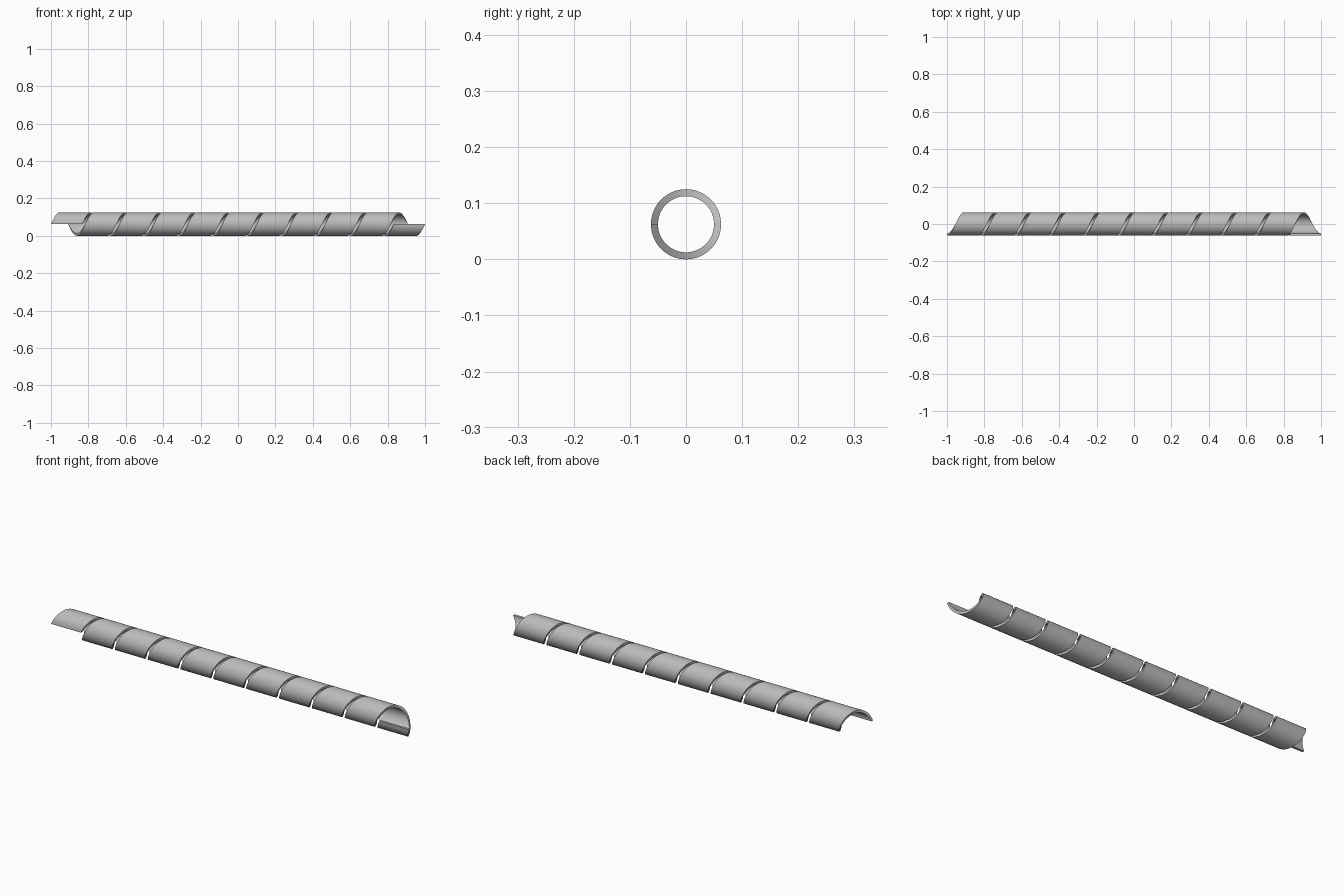
import bpy, bmesh, math

# Remove the default cube
cube = bpy.data.objects.get("Cube")
if cube:
    bpy.data.objects.remove(cube, do_unlink=True)

OUTER, INNER = 0.0625, 0.05      # tube radii
TURNS, STEPS = 10, 64            # coil turns and segments per turn
WIDTH = 0.167                    # strip width along the axis
PITCH = (2 - WIDTH) / TURNS      # leaves a narrow gap between turns

# Grey plastic
grey = bpy.data.materials.new("grey plastic")
grey.use_nodes = True
grey.diffuse_color = (0.5, 0.5, 0.5, 1)
grey.node_tree.nodes["Principled BSDF"].inputs["Base Color"].default_value = (0.5, 0.5, 0.5, 1)

# Rectangular strip section swept along a helix, starting and ending at the front
bm = bmesh.new()
section = [(0, INNER), (WIDTH, INNER), (WIDTH, OUTER), (0, OUTER)]
rings = []
for i in range(TURNS * STEPS + 1):
    turn = i / STEPS
    a = turn * math.tau
    rings.append([bm.verts.new((-1 + PITCH * turn + dx, -r * math.cos(a), OUTER + r * math.sin(a)))
                  for dx, r in section])
for low, high in zip(rings, rings[1:]):
    for k in range(4):
        n = (k + 1) % 4
        bm.faces.new((low[k], low[n], high[n], high[k]))

# Square cut ends
bm.faces.new(rings[0])
bm.faces.new(rings[-1])
bmesh.ops.recalc_face_normals(bm, faces=bm.faces)

mesh = bpy.data.meshes.new("spiral_wrap")
bm.to_mesh(mesh)
bm.free()
mesh.materials.append(grey)
wrap = bpy.data.objects.new("spiral_wrap", mesh)
bpy.context.collection.objects.link(wrap)

# Smooth round walls with sharp strip edges
bpy.ops.object.select_all(action='DESELECT')
wrap.select_set(True)
bpy.context.view_layer.objects.active = wrap
bpy.ops.object.shade_smooth_by_angle(angle=math.radians(30))
